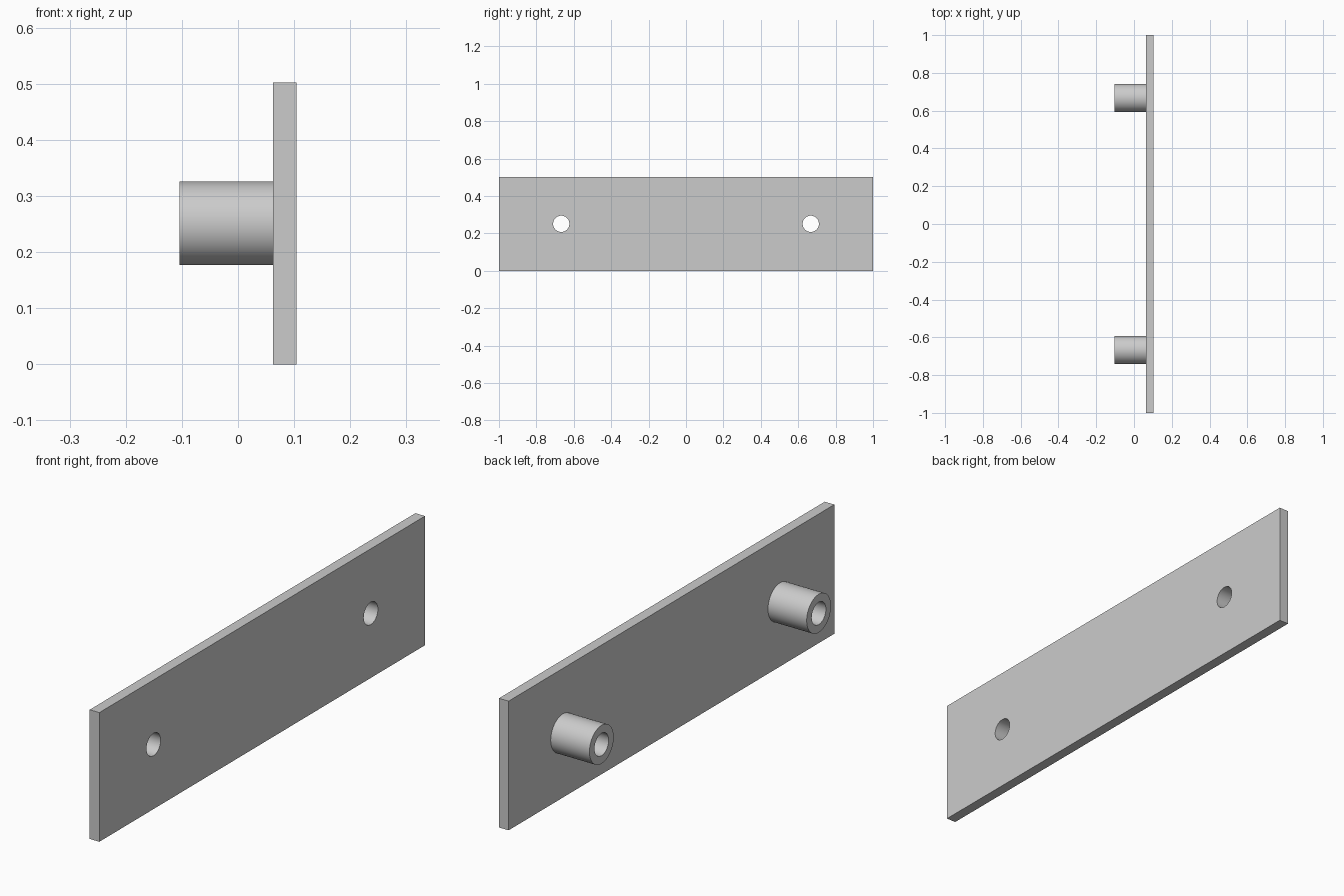
import bpy, math
from mathutils import Matrix, Vector

if "Cube" in bpy.data.objects:
    bpy.data.objects.remove(bpy.data.objects["Cube"])

HEIGHT = 0.502
MID_Z = HEIGHT / 2
BACK, SEAT = 0.104, 0.0625      # outer and inner plane of the plate
OUTER, BORE = 0.0745, 0.0435    # boss radii
OFFSET = 0.667                  # boss distance from the middle
SIDES = 64

grey = bpy.data.materials.new("light_grey")
grey.use_nodes = True
grey.diffuse_color = (0.6, 0.6, 0.6, 1)
grey.node_tree.nodes["Principled BSDF"].inputs["Base Color"].default_value = (0.6, 0.6, 0.6, 1)


def activate(obj):
    bpy.ops.object.select_all(action="DESELECT")
    obj.select_set(True)
    bpy.context.view_layer.objects.active = obj


def finish(obj):
    obj.data.materials.clear()
    obj.data.materials.append(grey)
    activate(obj)
    bpy.ops.object.shade_smooth_by_angle(angle=math.radians(30))


def make_tube(name, y):
    # Profile of (x, radius) turned about the x axis, open where it meets the plate
    profile = [(SEAT, OUTER), (-BACK, OUTER), (-BACK, BORE), (SEAT, BORE)]
    verts, faces = [], []
    for i in range(SIDES):
        turn = Matrix.Rotation(math.tau * i / SIDES, 3, "X")
        verts += [turn @ Vector((x, 0, r)) for x, r in profile]
    n = len(profile)
    for i in range(SIDES):
        a, b = i * n, (i + 1) % SIDES * n
        faces += [(a + k, a + k + 1, b + k + 1, b + k) for k in range(n - 1)]
    mesh = bpy.data.meshes.new(name)
    mesh.from_pydata(verts, [], faces)
    obj = bpy.data.objects.new(name, mesh)
    bpy.context.collection.objects.link(obj)
    obj.location = (0, y, MID_Z)
    activate(obj)
    bpy.ops.object.mode_set(mode="EDIT")
    bpy.ops.mesh.select_all(action="SELECT")
    bpy.ops.mesh.normals_make_consistent(inside=False)
    bpy.ops.object.mode_set(mode="OBJECT")
    # Outer wall must face away from the axis
    wall = mesh.polygons[0]
    if wall.normal.dot(Vector((0, wall.center.y, wall.center.z))) < 0:
        mesh.flip_normals()
    finish(obj)


# Flat mounting plate
bpy.ops.mesh.primitive_cube_add(size=1, location=((BACK + SEAT) / 2, 0, MID_Z))
plate = bpy.context.object
plate.name = "mounting_plate"
plate.scale = (BACK - SEAT, 2, HEIGHT)
bpy.ops.object.transform_apply(location=False, rotation=False, scale=True)

# Through holes in line with the bosses
for side in (-1, 1):
    bpy.ops.mesh.primitive_cylinder_add(vertices=SIDES, radius=BORE, depth=0.3,
                                        location=(BACK, side * OFFSET, MID_Z),
                                        rotation=(0, math.pi / 2, 0))
    cutter = bpy.context.object
    cutter.name = "hole_cutter"
    cutter.hide_render = True
    cut = plate.modifiers.new("hole", "BOOLEAN")
    cut.operation = "DIFFERENCE"
    cut.solver = "EXACT"
    cut.object = cutter
    activate(plate)
    bpy.ops.object.modifier_apply(modifier=cut.name)
    bpy.data.objects.remove(cutter)
finish(plate)

# Hollow bosses
make_tube("front_boss", -OFFSET)
make_tube("rear_boss", OFFSET)
